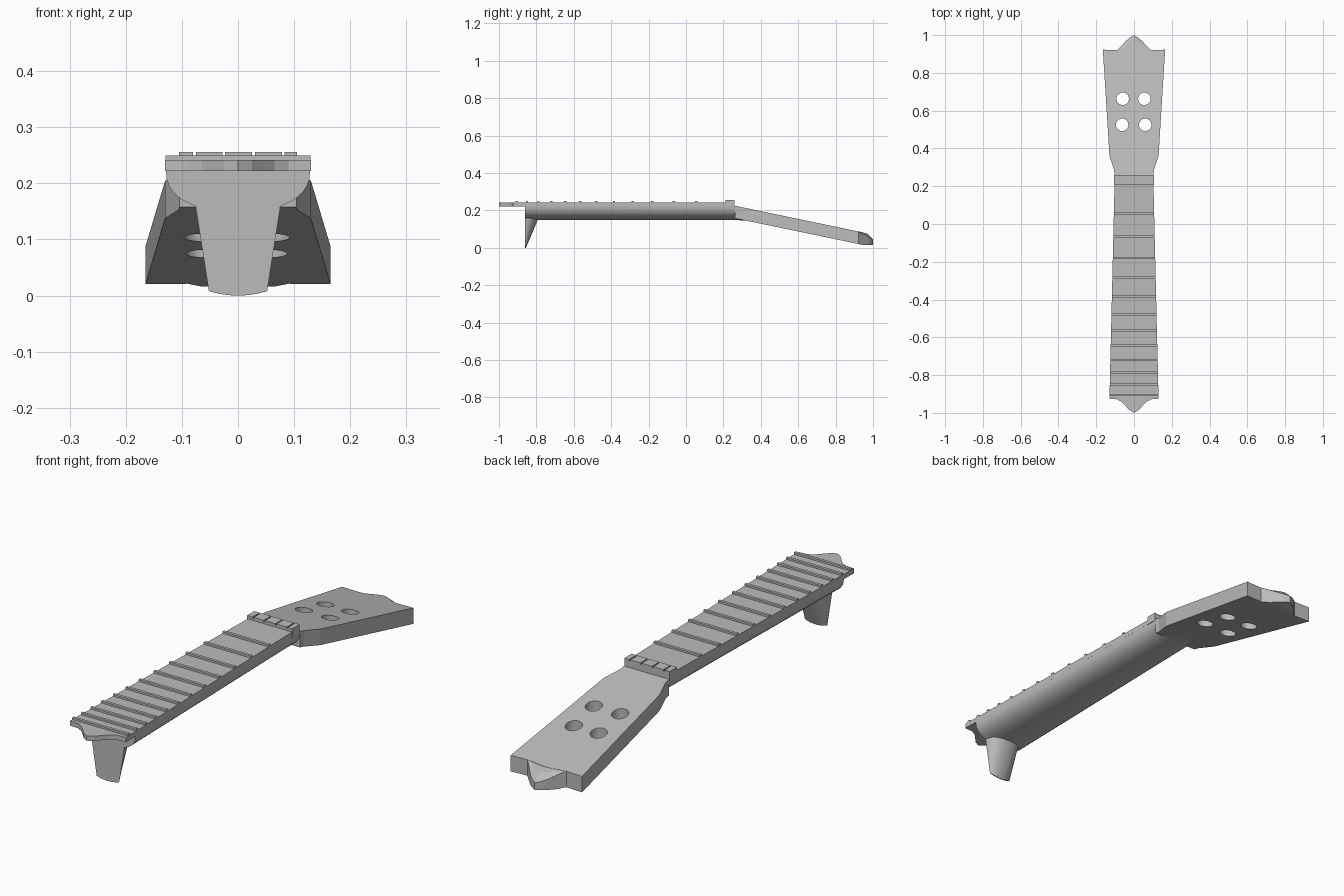
import bpy, bmesh, math

if "Cube" in bpy.data.objects:
    bpy.data.objects.remove(bpy.data.objects["Cube"])

grey = bpy.data.materials.new("plain grey")
grey.diffuse_color = (0.5, 0.5, 0.5, 1)
grey.use_nodes = True
grey.node_tree.nodes["Principled BSDF"].inputs["Base Color"].default_value = grey.diffuse_color


def finish(name, bm, smooth=False):
    bmesh.ops.recalc_face_normals(bm, faces=bm.faces)
    me = bpy.data.meshes.new(name)
    bm.to_mesh(me)
    bm.free()
    me.materials.append(grey)
    ob = bpy.data.objects.new(name, me)
    bpy.context.collection.objects.link(ob)
    if smooth:
        bpy.context.view_layer.objects.active = ob
        ob.select_set(True)
        bpy.ops.object.shade_smooth_by_angle(angle=math.radians(25))
        ob.select_set(False)
    return ob


def loft(name, rings, smooth=False):
    """Skin a list of equal-length closed rings and cap both ends."""
    bm = bmesh.new()
    vs = [[bm.verts.new(p) for p in r] for r in rings]
    n = len(rings[0])
    for a, b in zip(vs, vs[1:]):
        for i in range(n):
            j = (i + 1) % n
            bm.faces.new((a[i], a[j], b[j], b[i]))
    caps = [bm.faces.new(vs[0]), bm.faces.new(vs[-1])]
    bmesh.ops.triangulate(bm, faces=caps)
    return finish(name, bm, smooth)


def box(name, x0, x1, y0, y1, z0, z1):
    return loft(name, [[(x0, y0, z), (x1, y0, z), (x1, y1, z), (x0, y1, z)]
                       for z in (z0, z1)])


def mirrored(half):
    """Right-hand outline points, closed by their mirror image."""
    return half + [(-x, y) for x, y in reversed(half) if x > 1e-6]


def board_half(y):
    return 0.13 - (y + 0.925) * 0.027 / 1.135


def half_oval(n, power):
    """Half superellipse from (1, 0) through (0, 1) to (-1, 0)."""
    pts = []
    for i in range(n + 1):
        a = math.pi * i / n
        c, s = math.cos(a), max(math.sin(a), 0)
        pts.append((math.copysign(abs(c) ** (2 / power), c), s ** (2 / power)))
    return pts


def head_top(y):
    return 0.087 + (0.925 - y) * 0.208


# fingerboard with a pointed, curved front end
outline = mirrored([(0, -1.0), (0.025, -0.985), (0.045, -0.963), (0.065, -0.942),
                    (0.09, -0.928), (0.13, -0.925), (0.103, 0.21)])
loft("fingerboard", [[(x, y, z) for x, y in outline] for z in (0.222, 0.242)])

# frets, each as wide as the board
fret_rows = (0.055, -0.065, -0.18, -0.285, -0.385, -0.48, -0.565,
             -0.645, -0.72, -0.788, -0.85, -0.905)
for i, y in enumerate(fret_rows):
    w = board_half(y)
    box(f"fret_{i + 1}", -w, w, y - 0.006, y + 0.006, 0.240, 0.250)

# slotted nut
box("nut", -0.105, 0.105, 0.21, 0.258, 0.22, 0.250)
for i, (a, b) in enumerate(((-0.105, -0.08), (-0.075, -0.028), (-0.023, 0.025),
                            (0.030, 0.078), (0.083, 0.105))):
    box(f"nut_tooth_{i + 1}", a, b, 0.21, 0.258, 0.249, 0.256)

# round-backed neck, its end dipping into the headstock
neck = []
for y, w, top, bottom in ((-0.86, 0.1285, 0.222, 0.149), (0.20, 0.103, 0.222, 0.149),
                          (0.265, 0.103, 0.222, 0.149), (0.34, 0.103, 0.20, 0.144)):
    neck.append([(u * w, y, top - v * (top - bottom)) for u, v in half_oval(20, 2.3)])
loft("neck", neck, smooth=True)

# heel under the front of the neck
heel = []
for z, w, d, sag in ((0.19, 0.079, 0.085, 0), (0.155, 0.075, 0.07, 0),
                     (0.008, 0.052, 0.004, 0.008)):
    heel.append([(u * w, -0.86 + v * d, z - sag * (1 - u * u))
                 for u, v in half_oval(14, 2.3)])
    # straight front edge, subdivided to follow the curved foot
    heel[-1] += [(u * w, -0.86, z - sag * (1 - u * u))
                 for u in (-0.75, -0.5, -0.25, 0, 0.25, 0.5, 0.75)]
loft("heel", heel, smooth=True)

# tilted headstock
slab = mirrored([(0, 0.262), (0.104, 0.262), (0.105, 0.285), (0.13, 0.36),
                 (0.165, 0.923), (0.09, 0.92), (0, 0.93)])
head = loft("headstock", [[(x, y, head_top(y) - t) for x, y in slab]
                          for t in (0.067, 0)])

# peg holes
for i, (x, y) in enumerate(((-0.06, 0.663), (0.055, 0.663),
                            (-0.063, 0.525), (0.059, 0.525))):
    ring = [(x + 0.033 * math.cos(k * math.tau / 32),
             y + 0.033 * math.sin(k * math.tau / 32)) for k in range(32)]
    cutter = loft(f"hole_cutter_{i + 1}", [[(a, b, z) for a, b in ring] for z in (0, 0.3)])
    cutter.hide_render = True
    cutter.hide_set(True)
    mod = head.modifiers.new("peg hole", 'BOOLEAN')
    mod.operation, mod.solver, mod.object = 'DIFFERENCE', 'EXACT', cutter
# bake the cut and drop the cutters
bpy.context.view_layer.update()
deps = bpy.context.evaluated_depsgraph_get()
cut = bpy.data.meshes.new_from_object(head.evaluated_get(deps))
head.modifiers.clear()
head.data = cut
for ob in [o for o in bpy.data.objects if o.name.startswith("hole_cutter")]:
    bpy.data.objects.remove(ob)

# bevelled tip of the headstock
base = [(0.09, 0.92), (0.065, 0.945), (0.045, 0.967), (0.025, 0.985), (0, 1.0)]
tip = base + [(-x, y) for x, y in reversed(base[:-1])]
low = [(x, y, max(head_top(y) - 0.067, 0.016)) for x, y in tip]
mid = [(x, y, head_top(y) - (y - 0.92) * 0.32) for x, y in tip]
top = [(x * 0.8, 0.92 + (y - 0.92) * 0.6, head_top(0.92 + (y - 0.92) * 0.6) - 0.001)
       for x, y in tip]
loft("headstock_tip", [low, mid, top])
